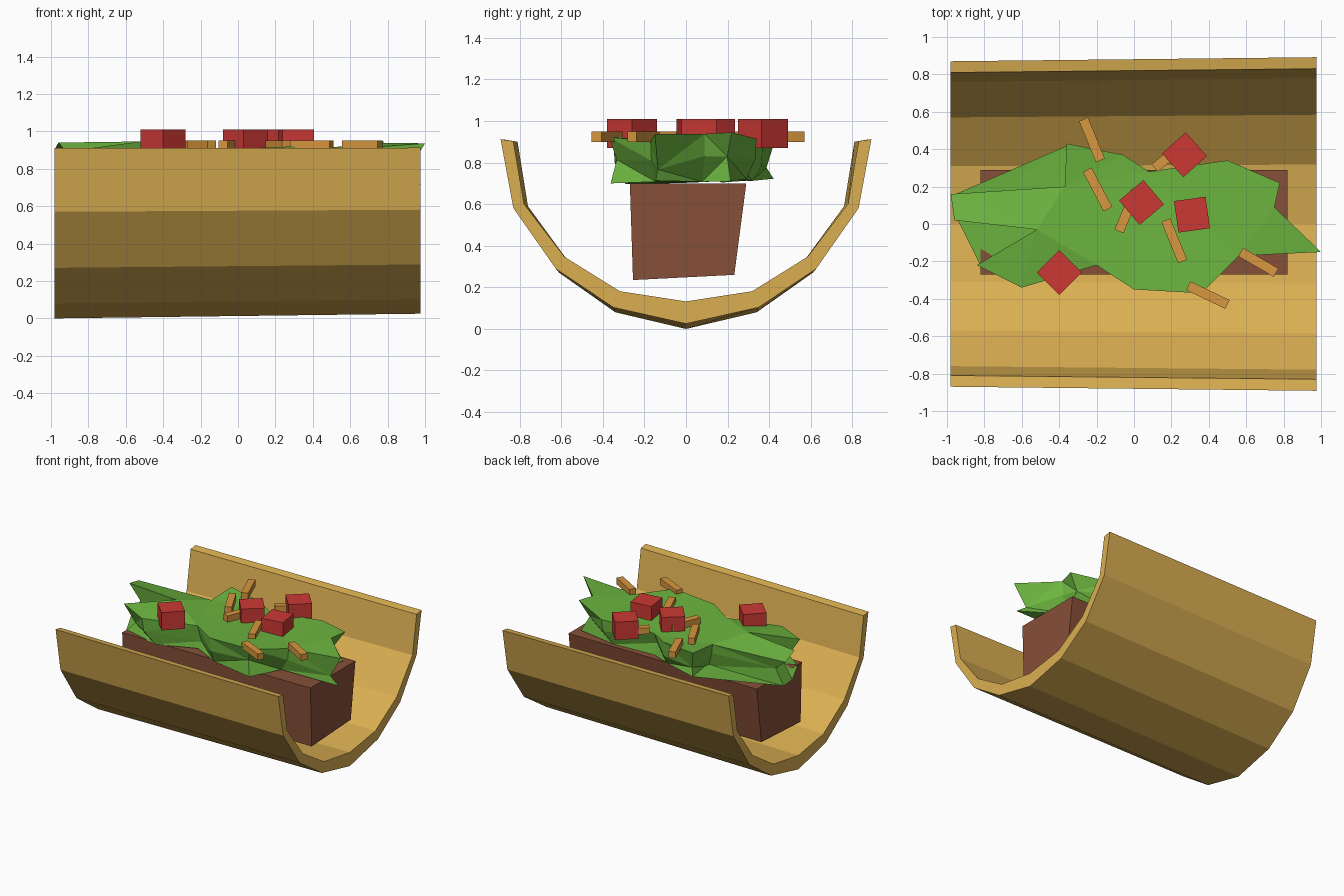
import bpy, bmesh, math, random
from mathutils import Matrix, Vector

if "Cube" in bpy.data.objects:
    bpy.data.objects.remove(bpy.data.objects["Cube"])

random.seed(4)


def material(name, rgb):
    m = bpy.data.materials.new(name)
    m.diffuse_color = (*rgb, 1)
    m.use_nodes = True
    m.node_tree.nodes["Principled BSDF"].inputs["Base Color"].default_value = m.diffuse_color
    return m


SHELL = material("toasted_corn", (0.71, 0.43, 0.085))
MEAT = material("cooked_meat", (0.24, 0.08, 0.04))
GREEN = material("leaf_green", (0.15, 0.46, 0.05))
RED = material("tomato_red", (0.60, 0.04, 0.035))
CHEESE = material("cheese_orange", (0.69, 0.31, 0.05))


def finish(name, bm, mat):
    bmesh.ops.recalc_face_normals(bm, faces=bm.faces)
    me = bpy.data.meshes.new(name)
    bm.to_mesh(me)
    bm.free()
    me.materials.append(mat)
    ob = bpy.data.objects.new(name, me)
    bpy.context.collection.objects.link(ob)
    return ob


def box(name, center, size, angle, mat):
    bm = bmesh.new()
    bmesh.ops.create_cube(bm, size=1, matrix=Matrix.Translation(center)
                          @ Matrix.Rotation(angle, 4, 'Z')
                          @ Matrix.Diagonal((*size, 1)))
    return finish(name, bm, mat)


# Folded shell: half profiles mirrored, slightly wider at the right end
outer = [(0, 0.0), (0.34, 0.08), (0.61, 0.27), (0.81, 0.57), (0.87, 0.91)]
inner = [(0, 0.11), (0.31, 0.16), (0.57, 0.33), (0.76, 0.59), (0.81, 0.90)]


def full(half):
    return [(-y, z) for y, z in half[:0:-1]] + half


bm = bmesh.new()
rings = []
for x, k, lift in ((-0.98, 1.0, 0.0), (0.975, 1.025, 0.025)):
    rings.append([[bm.verts.new((x, y * k, z + lift * (1 - z))) for y, z in full(h)]
                  for h in (outer, inner)])
(lo, li), (ro, ri) = rings
for i in range(len(lo) - 1):
    for a, b in ((lo, ro), (ri, li), (li, lo), (ro, ri)):
        bm.faces.new((a[i], a[i + 1], b[i + 1], b[i]))
for i in (0, -1):
    bm.faces.new((lo[i], ro[i], ri[i], li[i]))
finish("taco_shell", bm, SHELL)

# Meat block, a little narrower and skewed at the bottom
meat = box("meat_filling", (0, 0.01, 0.475), (1.64, 0.56, 0.45), 0, MEAT)
for v in meat.data.vertices:
    if v.co.z < 0.4:
        v.co.y = v.co.y * 0.87 - 0.02
        v.co.z += 0.01 if v.co.y > 0 else -0.015

# Jagged lettuce: crumpled rings below an irregular top outline
outline = [(-0.98, 0.16), (-0.37, 0.2), (-0.36, 0.43), (-0.06, 0.37), (0.08, 0.28),
           (0.5, 0.34), (0.78, 0.22), (0.75, 0.09), (1.0, -0.15), (0.56, -0.17),
           (0.36, -0.37), (0.0, -0.35), (-0.2, -0.22), (-0.6, -0.34), (-0.84, -0.22),
           (-0.52, -0.03), (-0.96, 0.02)]
bm = bmesh.new()
layers = []
for z, even, odd, jitter in ((0.92, 1.0, 1.0, 0.03), (0.80, 0.9, 0.98, 0.04),
                             (0.71, 0.98, 0.86, 0.015)):
    layers.append([bm.verts.new((x * (odd if i % 2 else even),
                                 y * (odd if i % 2 else even),
                                 z + random.uniform(-jitter, jitter)))
                   for i, (x, y) in enumerate(outline)])
n = len(outline)
for a, b in zip(layers, layers[1:]):
    for i in range(n):
        j = (i + 1) % n
        bm.faces.new((a[i], a[j], b[j], b[i]))
bm.faces.new(layers[0])
bm.faces.new(layers[-1][::-1])
bmesh.ops.triangulate(bm, faces=bm.faces[:])
finish("lettuce", bm, GREEN)

# Tomato cubes
for i, (x, y, deg) in enumerate(((-0.40, -0.26, 45), (0.04, 0.115, 40),
                                 (0.27, 0.37, 42), (0.31, 0.05, 8))):
    box(f"tomato_cube_{i + 1}", (x, y, 0.94), (0.17, 0.17, 0.14),
        math.radians(deg), RED)

# Cheese shreds, given by their end points
for i, (x0, y0, x1, y1) in enumerate(((-0.27, 0.56, -0.18, 0.34), (-0.25, 0.29, -0.14, 0.08),
                                      (-0.08, -0.04, 0.01, 0.18), (0.11, 0.30, 0.30, 0.45),
                                      (0.17, 0.02, 0.26, -0.20), (0.29, -0.33, 0.50, -0.43),
                                      (0.57, -0.15, 0.76, -0.26))):
    d = Vector((x1 - x0, y1 - y0))
    box(f"cheese_shred_{i + 1}", ((x0 + x1) / 2, (y0 + y1) / 2, 0.925),
        (d.length, 0.052, 0.05), math.atan2(d.y, d.x), CHEESE)
